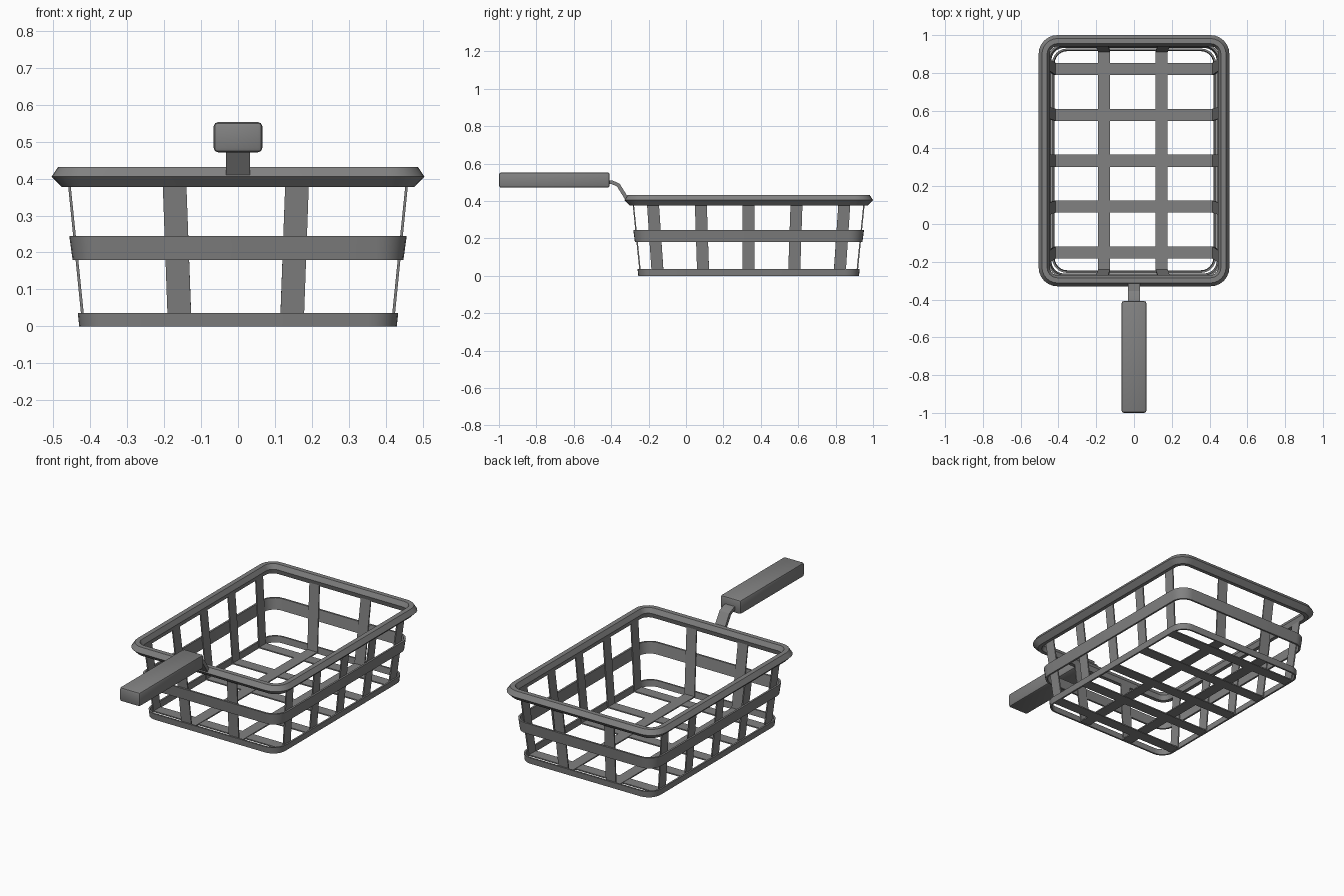
import bpy, bmesh
from math import sin, cos, pi
from mathutils import Vector

cube = bpy.data.objects.get("Cube")
if cube:
    bpy.data.objects.remove(cube, do_unlink=True)

grey = bpy.data.materials.new("dark grey metal")
grey.use_nodes = True
colour = (0.22, 0.22, 0.22, 1)
grey.diffuse_color = colour
grey.node_tree.nodes["Principled BSDF"].inputs["Base Color"].default_value = colour

CENTRE_Y = 0.335   # middle of the basket
EXTRA_Y = 0.16     # basket half length minus half width


def finish(name, bm):
    bmesh.ops.recalc_face_normals(bm, faces=bm.faces)
    mesh = bpy.data.meshes.new(name)
    bm.to_mesh(mesh)
    bm.free()
    mesh.materials.append(grey)
    obj = bpy.data.objects.new(name, mesh)
    bpy.context.collection.objects.link(obj)
    bpy.ops.object.select_all(action='DESELECT')
    obj.select_set(True)
    bpy.context.view_layer.objects.active = obj
    bpy.ops.object.shade_smooth_by_angle(angle=pi / 7)
    return obj


def skin(name, rows, wrap=False):
    """Bridge closed rows of points; join last to first, or cap the ends."""
    bm = bmesh.new()
    loops = [[bm.verts.new(p) for p in row] for row in rows]
    n = len(loops[0])
    pairs = list(zip(loops, loops[1:])) + ([(loops[-1], loops[0])] if wrap else [])
    for a, b in pairs:
        for i in range(n):
            j = (i + 1) % n
            bm.faces.new((a[i], a[j], b[j], b[i]))
    if not wrap:
        bm.faces.new(loops[0])
        bm.faces.new(loops[-1])
    return finish(name, bm)


def rounded_loop(half, z, radius, steps=6):
    points = []
    for quarter, (sx, sy) in enumerate(((1, 1), (-1, 1), (-1, -1), (1, -1))):
        for k in range(steps + 1):
            a = (quarter + k / steps) * pi / 2
            points.append((sx * (half - radius) + radius * cos(a),
                           CENTRE_Y + sy * (half + EXTRA_Y - radius) + radius * sin(a), z))
    return points


def ring(name, profile, radius):
    """Sweep a profile of (half width, height) round the basket."""
    outer = max(h for h, z in profile)
    skin(name, [rounded_loop(h, z, radius - outer + h) for h, z in profile], True)


# Rim, middle band and base ring
ring("rim", [(0.505, 0.405), (0.487, 0.432), (0.46, 0.432),
             (0.446, 0.405), (0.455, 0.377), (0.477, 0.377)], 0.1)
ring("middle_band", [(0.448, 0.18), (0.457, 0.245), (0.446, 0.245), (0.437, 0.18)], 0.085)
ring("base_ring", [(0.43, 0), (0.434, 0.036), (0.424, 0.036), (0.42, 0)], 0.08)


def slat(name, low, high, extra, floor, place):
    """U-shaped strip: down one wall, across the floor and up the other."""
    top, bottom, thick, half = 0.461 + extra, 0.422 + extra, 0.007, 0.032
    rows = []
    for side, upper in ((-1, True), (-1, False), (1, False), (1, True)):
        span, mid = (top, high) if upper else (bottom, low)
        z = 0.39 if upper else floor
        z_in = z if upper else z + thick
        out, inn = side * span, side * (span - thick)
        rows.append([place(out, mid - half, z), place(out, mid + half, z),
                     place(inn, mid + half, z_in), place(inn, mid - half, z_in)])
    skin(name, rows)


# Five slats across the basket, two along it
for i in range(5):
    k = i - 2
    slat(f"cross_slat_{i + 1}", k * 0.243, k * 0.256, 0, 0.002,
         lambda u, v, z: (u, CENTRE_Y + v, z))
for i, (low, high) in enumerate(((-0.158, -0.172), (0.146, 0.16))):
    slat(f"long_slat_{i + 1}", low, high, EXTRA_Y, 0.004,
         lambda u, v, z: (v, CENTRE_Y + u, z))

# Bent stem joining rim and grip
path = [Vector(p) for p in ((-0.43, 0.502), (-0.395, 0.5), (-0.362, 0.485), (-0.318, 0.415))]
rows = []
for i, p in enumerate(path):
    d = (path[min(i + 1, 3)] - path[max(i - 1, 0)]).normalized()
    n = Vector((-d.y, d.x)) * 0.01
    a, b = p + n, p - n
    rows.append([(-0.032, *a), (0.032, *a), (0.032, *b), (-0.032, *b)])
skin("handle_stem", rows)

# Grip with softened edges
bm = bmesh.new()
bmesh.ops.create_cube(bm, size=1)
bmesh.ops.scale(bm, vec=(0.132, 0.592, 0.082), verts=bm.verts)
bmesh.ops.translate(bm, vec=(0, -0.704, 0.512), verts=bm.verts)
bmesh.ops.bevel(bm, geom=bm.edges[:], offset=0.012, segments=2, profile=0.5, affect='EDGES')
finish("handle_grip", bm)
